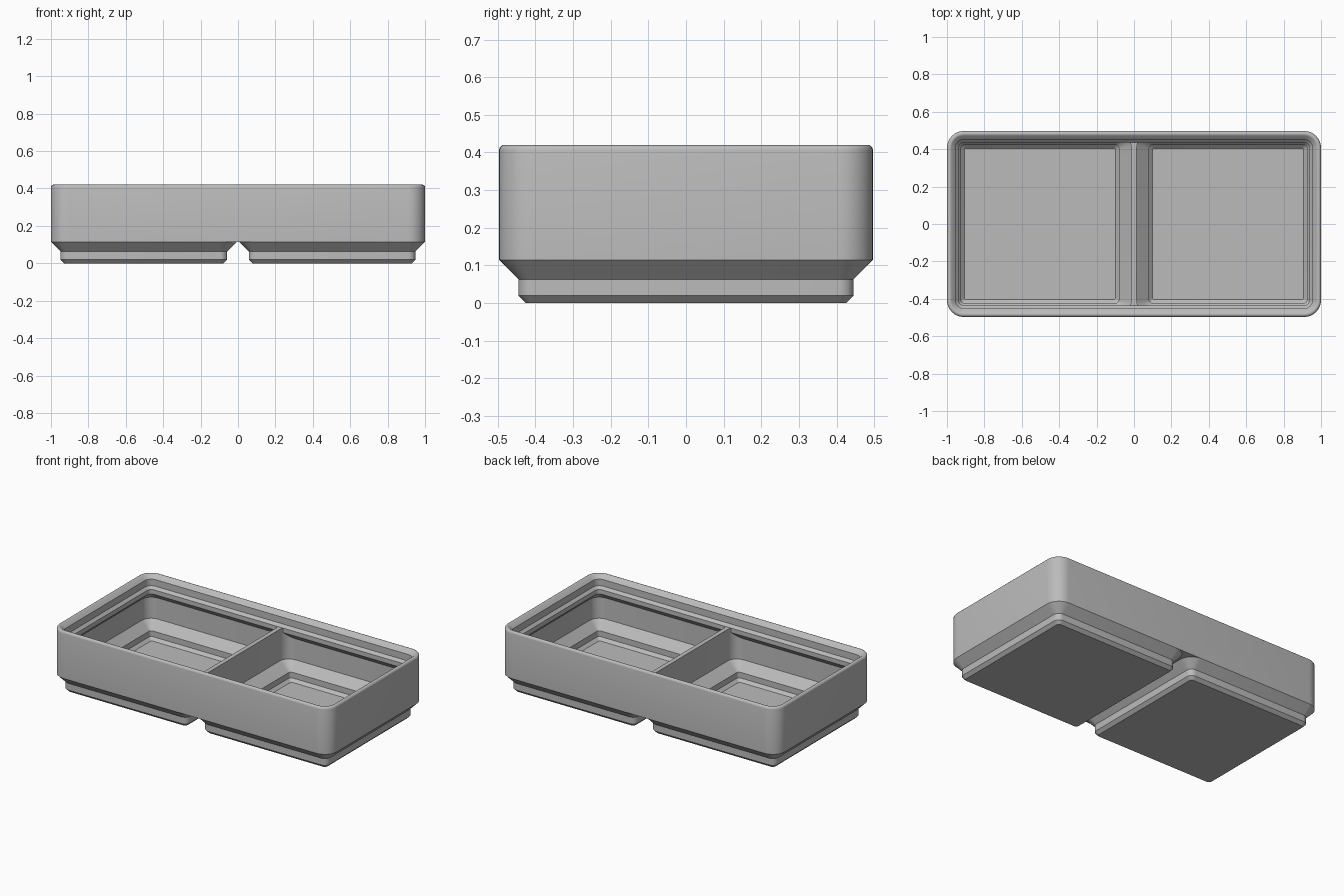
import bpy
import bmesh
from math import cos, sin, pi, radians

W, D, R = 1.0, 0.497, 0.09       # half width, half depth, outer corner radius
FOOT_X = 0.503                   # centre of each foot
BASE_Z, FLOOR_Z, DIVIDER_Z = 0.115, 0.017, 0.335

if "Cube" in bpy.data.objects:
    bpy.data.objects.remove(bpy.data.objects["Cube"], do_unlink=True)

grey = bpy.data.materials.new("plain_grey")
grey.use_nodes = True
colour = (0.5, 0.5, 0.5, 1)
grey.diffuse_color = colour
grey.node_tree.nodes["Principled BSDF"].inputs["Base Color"].default_value = colour


def ring(cx, hx, hy, r, z, steps=8):
    """Rounded rectangle points, counter-clockwise."""
    pts = []
    for k, (sx, sy) in enumerate([(1, 1), (-1, 1), (-1, -1), (1, -1)]):
        for i in range(steps + 1):
            a = (k + i / steps) * pi / 2
            pts.append((cx + sx * (hx - r) + r * cos(a),
                        sy * (hy - r) + r * sin(a), z))
    return pts


def loft(name, rings):
    """Closed solid through a stack of equal rings."""
    bm = bmesh.new()
    loops = [[bm.verts.new(p) for p in pts] for pts in rings]
    n = len(loops[0])
    for lo, hi in zip(loops, loops[1:]):
        for i in range(n):
            j = (i + 1) % n
            bm.faces.new((lo[i], lo[j], hi[j], hi[i]))
    bm.faces.new(loops[0][::-1])
    bm.faces.new(loops[-1])
    bmesh.ops.recalc_face_normals(bm, faces=bm.faces)
    mesh = bpy.data.meshes.new(name)
    bm.to_mesh(mesh)
    bm.free()
    mesh.materials.append(grey)
    obj = bpy.data.objects.new(name, mesh)
    bpy.context.collection.objects.link(obj)
    return obj


def inset_loft(name, cx, hx, hy, profile):
    """Loft from (inset, height) pairs with concentric corners."""
    return loft(name, [ring(cx, hx - d, hy - d, max(R - d, 0.01), z)
                       for d, z in profile])


def combine(target, tool, operation):
    mod = target.modifiers.new(operation, "BOOLEAN")
    mod.operation, mod.solver, mod.object = operation, "EXACT", tool
    bpy.context.view_layer.objects.active = target
    bpy.ops.object.modifier_apply(modifier=mod.name)
    bpy.data.objects.remove(tool, do_unlink=True)


# Outer wall, rounded rim and stepped stacking recess, as one profile
rim_r, rim_z = 0.0144, 0.4059
rim = [(rim_r + rim_r * cos(radians(a)), rim_z + rim_r * sin(radians(a)))
       for a in range(180, 44, -27)]
tray = inset_loft("divided_tray", 0, W, D,
                  [(0, BASE_Z)] + rim +
                  [(0.0455, 0.395), (0.0455, 0.352), (0.062, DIVIDER_Z)])

# Stepped feet
for side in (-1, 1):
    foot = inset_loft("foot", side * FOOT_X, D, D,
                      [(0.071, 0), (0.0515, 0.0195), (0.0515, 0.063),
                       (0, BASE_Z), (0.03, 0.145)])
    combine(tray, foot, "UNION")

# Compartments, narrowed under the rim by a sloping ledge
for side in (-1, 1):
    x0, x1 = 0.0144, 0.977
    upper = (side * (x0 + x1) / 2, (x1 - x0) / 2, 0.474, 0.067)
    hollow = loft("compartment_cutter", [
        ring(side * FOOT_X, 0.404, 0.404, 0.01, FLOOR_Z),
        ring(side * FOOT_X, 0.4225, 0.4225, 0.018, 0.0355),
        ring(side * FOOT_X, 0.4225, 0.4225, 0.018, 0.0725),
        ring(*upper, 0.13),
        ring(*upper, 0.38)])
    ledge = inset_loft("ledge_cutter", 0, W, D,
                       [(-0.05, -0.05), (-0.05, 0.194), (0.062, 0.306),
                        (0.062, DIVIDER_Z), (0.07, 0.35)])
    combine(hollow, ledge, "INTERSECT")
    combine(tray, hollow, "DIFFERENCE")

# Smooth corners, crisp steps
bpy.ops.object.select_all(action="DESELECT")
tray.select_set(True)
bpy.context.view_layer.objects.active = tray
bpy.ops.object.shade_smooth_by_angle(angle=radians(30))
